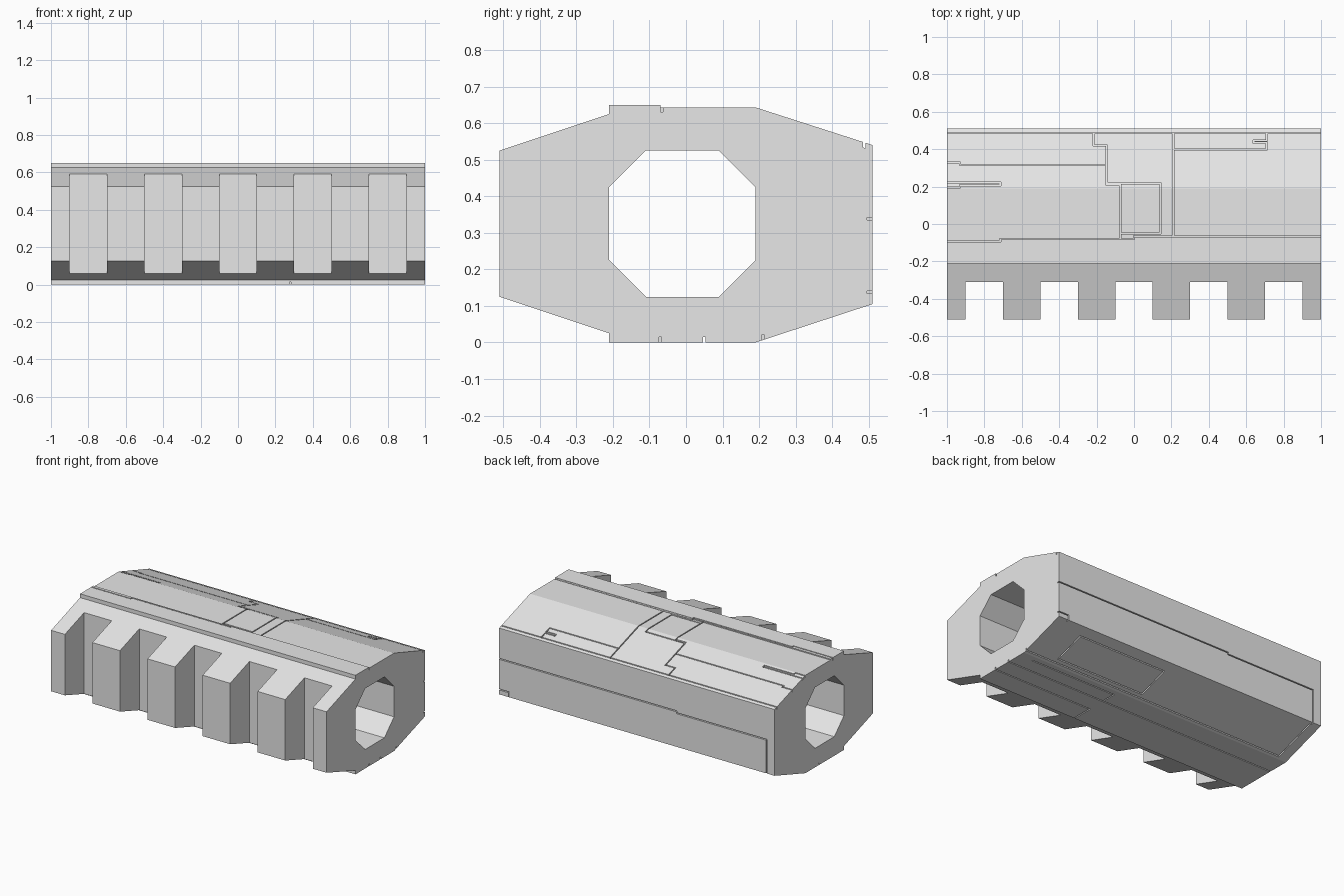
import bpy, bmesh

if "Cube" in bpy.data.objects:
    bpy.data.objects.remove(bpy.data.objects["Cube"])

grey = bpy.data.materials.new("light_grey")
grey.diffuse_color = (0.8, 0.8, 0.8, 1)
grey.use_nodes = True
grey.node_tree.nodes["Principled BSDF"].inputs["Base Color"].default_value = grey.diffuse_color


def prism(bm, profile, x0, x1):
    """Closed (y, z) profile extruded along x."""
    a = [bm.verts.new((x0, y, z)) for y, z in profile]
    b = [bm.verts.new((x1, y, z)) for y, z in profile]
    n = len(profile)
    bm.faces.new(a)
    bm.faces.new(b[::-1])
    for i in range(n):
        j = (i + 1) % n
        bm.faces.new((a[i], b[i], b[j], a[j]))


def make(name, bm):
    bmesh.ops.recalc_face_normals(bm, faces=bm.faces)
    me = bpy.data.meshes.new(name)
    bm.to_mesh(me)
    bm.free()
    me.materials.append(grey)
    ob = bpy.data.objects.new(name, me)
    bpy.context.collection.objects.link(ob)
    return ob


def cut(ob, bm):
    cutter = make("cutter", bm)
    cutter.hide_render = True
    mod = ob.modifiers.new("cut", 'BOOLEAN')
    mod.operation = 'DIFFERENCE'
    mod.solver = 'EXACT'
    mod.use_self = True
    mod.object = cutter
    bpy.context.view_layer.update()
    dg = bpy.context.evaluated_depsgraph_get()
    me = bpy.data.meshes.new_from_object(ob.evaluated_get(dg))
    ob.modifiers.clear()
    ob.data = me
    bpy.data.objects.remove(cutter)


# Main body, with raised centre plates and sloped sides
bm = bmesh.new()
prism(bm, [(-.51, .125), (-.21, .025), (-.21, 0), (.19, 0), (.51, .105),
           (.51, .54), (.19, .643), (-.07, .643), (-.07, .65), (-.21, .65),
           (-.21, .625), (-.51, .525)], -1, 1)
body = make("armoured_block", bm)

# Octagonal bore
bm = bmesh.new()
prism(bm, [(-.21, .225), (-.11, .125), (.09, .125), (.19, .225),
           (.19, .425), (.09, .525), (-.11, .525), (-.21, .425)], -1.1, 1.1)
cut(body, bm)

# Front notches
bm = bmesh.new()
for i in range(5):
    x = -.8 + .4 * i
    prism(bm, [(-.6, -.1), (-.31, -.1), (-.31, .8), (-.6, .8)], x - .1, x + .1)
cut(body, bm)

H = .0035      # half groove width
DEPTH = .015


def surface(y):
    return .645 if y <= .19 else .645 - (y - .19) * .105 / .32


def grooves(paths, flip=False):
    """Panel lines following the top (or mirrored bottom) surface along (x, y) paths."""
    bm = bmesh.new()
    for path in paths:
        for (xa, ya), (xb, yb) in zip(path, path[1:]):
            y0, y1 = min(ya, yb) - H, max(ya, yb) + H
            ys = [y0] + ([.19] if y0 < .19 < y1 else []) + [y1]
            prof = [(y, surface(y) - DEPTH) for y in ys]
            prof += [(y, surface(y) + .02) for y in reversed(ys)]
            if flip:
                prof = [(y, .645 - z) for y, z in prof]
            prism(bm, prof, min(xa, xb) - H, max(xa, xb) + H)
    cut(body, bm)


E = 1.02
# Top panel lines
grooves([
    [(-E, .487), (E, .487)],
    [(E, -.066), (0, -.066), (0, -.08), (-.715, -.08), (-.715, -.093), (-E, -.093)],
    [(.21, -.066), (.21, .487)],
    [(.21, .4), (.71, .4), (.71, .434), (.64, .434), (.64, .446), (.71, .446), (.71, .487)],
    [(-.215, .487), (-.215, .42), (-.145, .42), (-.145, .21), (-.073, .21), (-.073, -.08)],
    [(-.145, .218), (.14, .218), (.14, -.05), (-.073, -.05)],
    [(-E, .327), (-.93, .327), (-.93, .315), (-.145, .315)],
    [(-E, .22), (-.715, .22), (-.715, .208), (-.93, .208), (-.93, .195), (-E, .195)],
])

# Underside panel lines
grooves([
    [(.78, .44), (.14, .44), (.14, .24), (.78, .24), (.78, .44)],
    [(-.93, .487), (-.93, .21), (E, .21)],
    [(-E, .05), (E, .05)],
    [(.9, .15), (.28, .15), (.28, .05)],
    [(E, -.07), (.28, -.07), (.28, -.21)],
], flip=True)

# Back face panel lines along (x, z) paths
bm = bmesh.new()
for path in ([(E, .338), (-.29, .338), (-.29, .326), (-.94, .326), (-.94, .08)],
             [(E, .137), (.93, .137), (.93, .08)]):
    for (xa, za), (xb, zb) in zip(path, path[1:]):
        z0, z1 = min(za, zb) - H, max(za, zb) + H
        prism(bm, [(.495, z0), (.53, z0), (.53, z1), (.495, z1)],
              min(xa, xb) - H, max(xa, xb) + H)
cut(body, bm)
